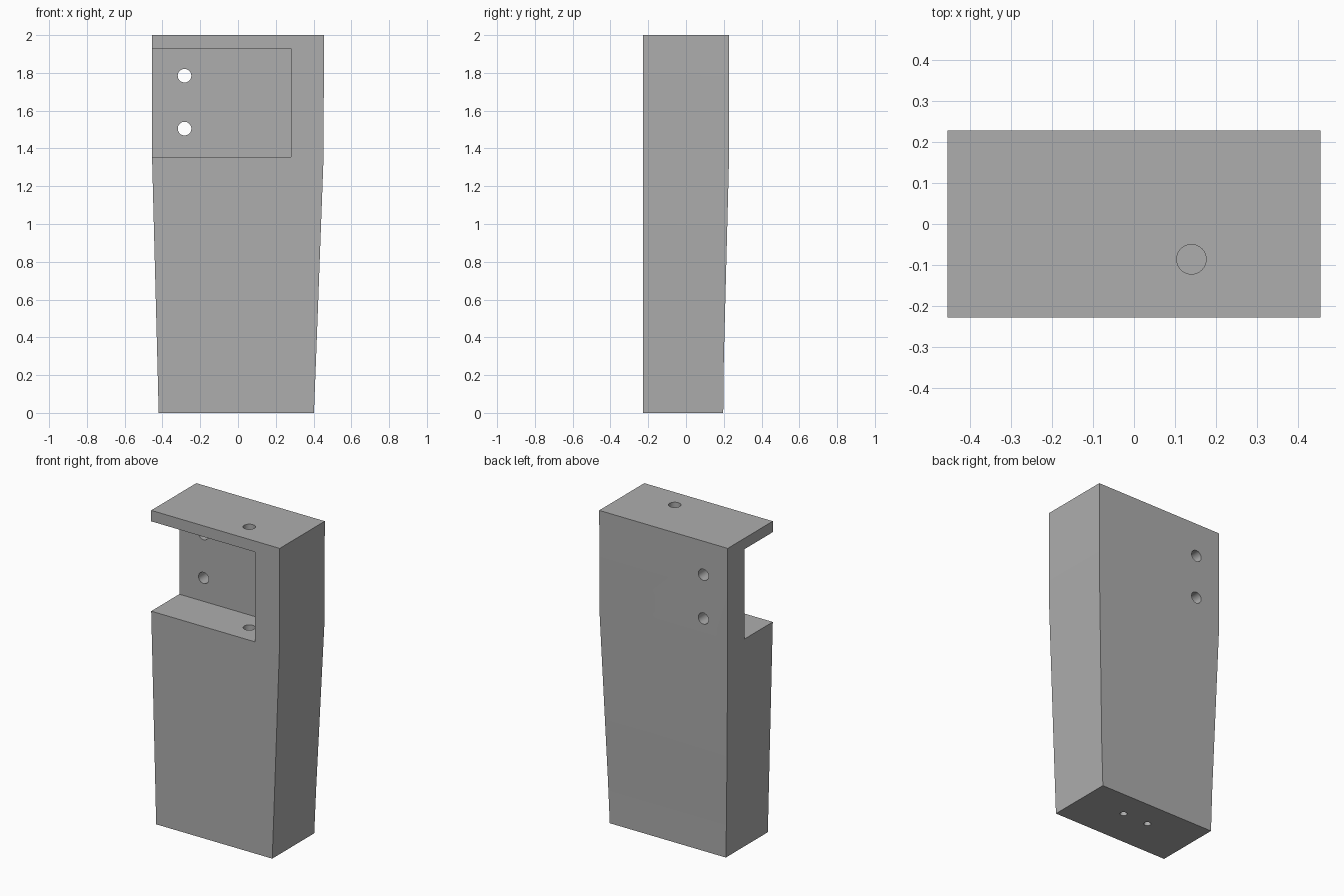
import bpy
import bmesh
from mathutils import Vector

cube = bpy.data.objects.get("Cube")
if cube:
    bpy.data.objects.remove(cube, do_unlink=True)

FRONT, BACK = -0.228, 0.228
POCKET_FLOOR, POCKET_ROOF, TOP = 1.355, 1.93, 2.0

grey = bpy.data.materials.new("plain grey")
grey.use_nodes = True
colour = (0.42, 0.42, 0.42, 1)
grey.diffuse_color = colour
grey.node_tree.nodes["Principled BSDF"].inputs["Base Color"].default_value = colour


def add_object(name, bm):
    bmesh.ops.recalc_face_normals(bm, faces=bm.faces)
    mesh = bpy.data.meshes.new(name)
    bm.to_mesh(mesh)
    bm.free()
    obj = bpy.data.objects.new(name, mesh)
    bpy.context.collection.objects.link(obj)
    mesh.materials.append(grey)
    return obj


def loft_body(sections):
    """Stack rectangular sections given as (z, left x, right x, back y)."""
    bm = bmesh.new()
    rings = []
    for z, x0, x1, back in sections:
        corners = [(x0, FRONT), (x1, FRONT), (x1, back), (x0, back)]
        rings.append([bm.verts.new((x, y, z)) for x, y in corners])
    for low, high in zip(rings, rings[1:]):
        for i in range(4):
            j = (i + 1) % 4
            bm.faces.new((low[i], low[j], high[j], high[i]))
    bm.faces.new(rings[0])
    bm.faces.new(rings[-1])
    return add_object("tapered_housing", bm)


def box_cutter(name, low, high):
    bm = bmesh.new()
    bmesh.ops.create_cube(bm, size=1)
    low, high = Vector(low), Vector(high)
    bmesh.ops.scale(bm, vec=high - low, verts=bm.verts)
    bmesh.ops.translate(bm, vec=(low + high) / 2, verts=bm.verts)
    return add_object(name, bm)


def hole_cutter(name, start, end, radius):
    bm = bmesh.new()
    start, end = Vector(start), Vector(end)
    axis = end - start
    bmesh.ops.create_cone(bm, cap_ends=True, segments=32, radius1=radius,
                          radius2=radius, depth=axis.length)
    turn = axis.to_track_quat('Z', 'Y').to_matrix()
    bmesh.ops.rotate(bm, matrix=turn, verts=bm.verts)
    bmesh.ops.translate(bm, vec=(start + end) / 2, verts=bm.verts)
    return add_object(name, bm)


# Housing: straight upper part, gently tapered sides and back below
housing = loft_body([
    (0, -0.42, 0.402, 0.197),
    (0.28, -0.427, 0.413, 0.2),
    (POCKET_FLOOR, -0.455, 0.453, BACK),
    (TOP, -0.455, 0.455, BACK),
])

# Pocket open to the front and one side
cutters = [box_cutter("pocket_cutter", (-0.6, -0.4, POCKET_FLOOR),
                      (0.28, 0.056, POCKET_ROOF))]

# Vertical hole through the roof and into the pocket floor
cutters.append(hole_cutter("rod_hole_cutter", (0.14, -0.086, 1.05),
                           (0.14, -0.086, 2.1), 0.036))

# Two screw holes through the back wall
for z in (1.505, 1.785):
    cutters.append(hole_cutter("back_hole_cutter", (-0.283, 0, z),
                               (-0.283, 0.3, z), 0.036))

# Two small blind holes in the base
for x in (-0.083, 0.098):
    cutters.append(hole_cutter("base_hole_cutter", (x, 0.022, -0.1),
                               (x, 0.022, 0.25), 0.021))

# Apply the cuts
bpy.context.view_layer.objects.active = housing
housing.select_set(True)
for cutter in cutters:
    cutter.hide_render = True
    cut = housing.modifiers.new("cut", 'BOOLEAN')
    cut.operation = 'DIFFERENCE'
    cut.solver = 'EXACT'
    cut.object = cutter
    bpy.ops.object.modifier_apply(modifier=cut.name)
    bpy.data.objects.remove(cutter, do_unlink=True)

bpy.ops.object.select_all(action='DESELECT')
housing.select_set(True)
bpy.ops.object.shade_smooth_by_angle(angle=0.5)
